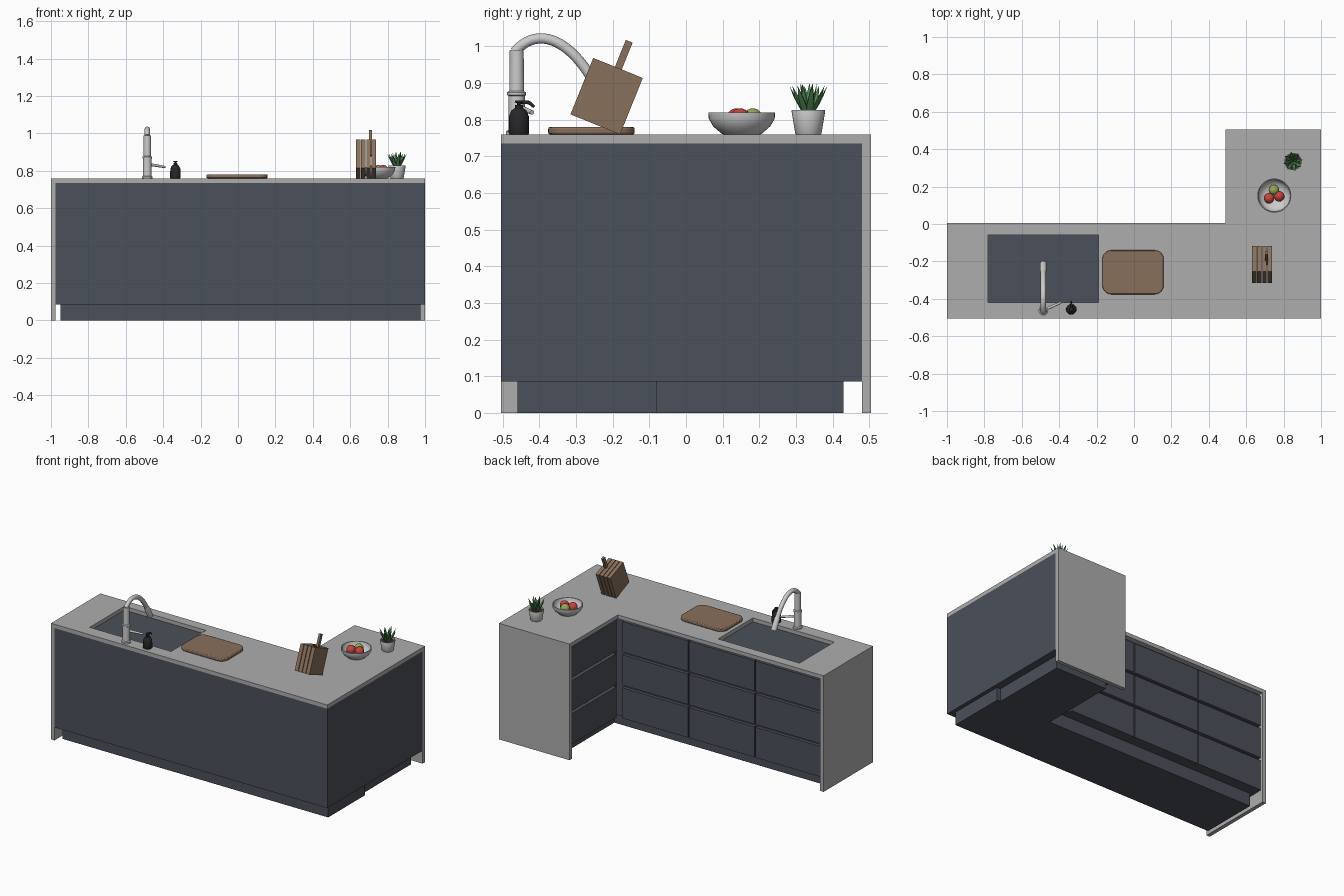
import bpy, bmesh, math
from mathutils import Vector, Matrix
from mathutils.geometry import interpolate_bezier

if "Cube" in bpy.data.objects:
    bpy.data.objects.remove(bpy.data.objects["Cube"])


def material(name, r, g, b):
    m = bpy.data.materials.new(name)
    m.diffuse_color = (r, g, b, 1)
    m.use_nodes = True
    m.node_tree.nodes["Principled BSDF"].inputs["Base Color"].default_value = m.diffuse_color
    return m


SLATE = material("slate", 0.07, 0.08, 0.1)
STONE = material("stone", 0.42, 0.42, 0.42)
WOOD = material("wood", 0.25, 0.16, 0.105)
BLACK = material("black", 0.02, 0.02, 0.022)
RED = material("red", 0.55, 0.06, 0.05)
LIME = material("lime", 0.3, 0.4, 0.08)
LEAF = material("leaf", 0.07, 0.22, 0.08)
SOIL = material("soil", 0.04, 0.03, 0.02)


def finish(name, bm, mat=None, smooth=False):
    bmesh.ops.recalc_face_normals(bm, faces=bm.faces)
    me = bpy.data.meshes.new(name)
    bm.to_mesh(me)
    bm.free()
    ob = bpy.data.objects.new(name, me)
    bpy.context.collection.objects.link(ob)
    if mat:
        me.materials.append(mat)
    if smooth:
        bpy.ops.object.select_all(action='DESELECT')
        ob.select_set(True)
        bpy.context.view_layer.objects.active = ob
        bpy.ops.object.shade_smooth_by_angle(angle=math.radians(40))
    return ob


def box(name, x, y, z, mat):
    bm = bmesh.new()
    size = Vector((x[1] - x[0], y[1] - y[0], z[1] - z[0]))
    mid = Vector((sum(x), sum(y), sum(z))) / 2
    bmesh.ops.create_cube(bm, size=1, matrix=Matrix.Translation(mid) @ Matrix.Diagonal(size.to_4d()))
    return finish(name, bm, mat)


def slab(name, xs, ys, skip, top, thick, mat):
    """Flat slab made of grid cells, leaving out the skipped ones."""
    bm = bmesh.new()
    for i in range(len(xs) - 1):
        for j in range(len(ys) - 1):
            if (i, j) not in skip:
                c = [(xs[i], ys[j]), (xs[i + 1], ys[j]), (xs[i + 1], ys[j + 1]), (xs[i], ys[j + 1])]
                bm.faces.new([bm.verts.new((*p, top)) for p in c])
    bmesh.ops.remove_doubles(bm, verts=bm.verts, dist=1e-5)
    ob = finish(name, bm, mat)
    if ob.data.polygons[0].normal.z < 0:
        ob.data.flip_normals()
    mod = ob.modifiers.new("thickness", 'SOLIDIFY')
    mod.thickness, mod.offset = thick, -1
    return ob


def tube(name, pts, radii, mat=None, n=24, side=(1, 0, 0), axis=None, flat=1):
    """Skin of rings along a path; a fixed axis turns it into a lathe."""
    bm = bmesh.new()
    pts, side, rings = [Vector(p) for p in pts], Vector(side), []
    for i, p in enumerate(pts):
        t = Vector(axis) if axis else pts[min(i + 1, len(pts) - 1)] - pts[max(i - 1, 0)]
        a = t.cross(side).normalized()
        b = t.cross(a).normalized()
        ring = []
        for k in range(n):
            w = 2 * math.pi * k / n
            ring.append(bm.verts.new(p + radii[i] * (a * math.cos(w) * flat + b * math.sin(w))))
        rings.append(ring)
    for r, s in zip(rings, rings[1:]):
        for k in range(n):
            bm.faces.new((r[k], r[(k + 1) % n], s[(k + 1) % n], s[k]))
    bm.faces.new(rings[0])
    bm.faces.new(rings[-1])
    bmesh.ops.remove_doubles(bm, verts=bm.verts, dist=1e-5)
    return finish(name, bm, mat, True)


def lathe(name, x, y, profile, mat=None, n=32):
    return tube(name, [(x, y, z) for r, z in profile], [r for r, z in profile], mat, n, axis=(0, 0, 1))


# Worktop with sink opening, and the two waterfall ends
slab("worktop", [-1, -0.78, -0.19, 0.49, 1], [-0.505, -0.42, -0.06, 0.005, 0.505],
     {(1, 1), (0, 3), (1, 3), (2, 3)}, 0.76, 0.025, STONE)
box("left_end_panel", (-1, -0.975), (-0.505, 0.005), (0, 0.735), STONE)
box("back_end_panel", (0.49, 1), (0.48, 0.505), (0, 0.735), STONE)

# Cabinet body and recessed plinths
slab("cabinet_body", [-0.975, 0.525, 1], [-0.505, -0.03, 0.48], {(0, 1)}, 0.735, 0.65, SLATE)
box("main_plinth", (-0.95, 0.975), (-0.46, -0.08), (0, 0.085), SLATE)
box("return_plinth", (0.575, 0.95), (-0.08, 0.43), (0, 0.085), SLATE)

# Drawer fronts with finger gaps, on both inner sides
for row in range(3):
    z0 = 0.085 + row * 0.217
    z = (z0, z0 + 0.199)
    for col in range(3):
        x0 = -0.972 + col * 0.482
        box(f"drawer_front_{row}_{col}", (x0, x0 + 0.475), (-0.03, -0.008), z, SLATE)
    box(f"return_drawer_front_{row}", (0.503, 0.525), (0.0, 0.477), z, SLATE)

# Tap
fx, fy = -0.485, -0.462
lathe("tap_column", fx, fy, [(0.029, 0.76), (0.029, 0.768), (0.023, 0.772), (0.022, 0.865), (0.026, 0.867),
                             (0.026, 0.875), (0.02, 0.878), (0.019, 0.99)])
arc = interpolate_bezier(Vector((fx, -0.468, 0.985)), Vector((fx, -0.40, 1.063)),
                         Vector((fx, -0.31, 1.01)), Vector((fx, -0.25, 0.9)), 20)
tube("tap_spout", arc, [0.014] * 20)
tube("tap_spray_head", [(fx, -0.255, 0.909), (fx, -0.25, 0.9), (fx, -0.214, 0.835)], [0.014, 0.017, 0.018])
tube("tap_lever", [(-0.475, -0.457, 0.834), (-0.39, -0.42, 0.82)], [0.008, 0.006], n=16, side=(0, 0, 1))

# Soap dispenser
sx, sy = -0.335, -0.456
lathe("soap_bottle", sx, sy, [(0.026, 0.76), (0.028, 0.764), (0.027, 0.81), (0.02, 0.826), (0.011, 0.832),
                              (0.011, 0.84), (0.005, 0.841), (0.005, 0.846), (0.012, 0.847), (0.01, 0.853)], BLACK)
tube("soap_nozzle", [(sx, sy, 0.848), (sx, -0.428, 0.847), (sx, -0.414, 0.835)], [0.005, 0.005, 0.004], BLACK, 12)

# Chopping board with rounded corners
bm = bmesh.new()
bmesh.ops.create_cube(bm, size=1, matrix=Matrix.Translation((-0.005, -0.258, 0.77)) @ Matrix.Diagonal((0.328, 0.236, 0.02, 1)))
upright = [e for e in bm.edges if abs(e.verts[0].co.z - e.verts[1].co.z) > 0.01]
bmesh.ops.bevel(bm, geom=upright, offset=0.05, segments=8, profile=0.5, affect='EDGES')
board = finish("chopping_board", bm, WOOD, True)
edge = board.modifiers.new("soft_edge", 'BEVEL')
edge.width, edge.segments = 0.005, 2

# Knife block: four tilted boards and one handle, pivoting on the lower back edge
tilt = Matrix.Translation((0, -0.18, 0.76)) @ Matrix.Rotation(math.radians(-22), 4, 'X')
parts = []
for i in range(4):
    x0 = 0.631 + i * 0.0275
    parts.append(box(f"knife_block_board_{i}", (x0, x0 + 0.0235), (-0.146, 0), (0, 0.166), WOOD))
parts.append(box("knife_handle", (0.7, 0.716), (-0.082, -0.062), (0.1, 0.245), WOOD))
for ob in parts:
    ob.data.transform(tilt)

# Fruit bowl
lathe("fruit_bowl", 0.75, 0.152, [(0.05, 0.76), (0.056, 0.763), (0.078, 0.782), (0.09, 0.803), (0.091, 0.82),
                                  (0.086, 0.82), (0.084, 0.804), (0.072, 0.785), (0.05, 0.772), (0, 0.77)], n=40)
for name, x, y, mat in (("red_apple_a", 0.722, 0.138, RED), ("red_apple_b", 0.776, 0.148, RED),
                        ("green_apple", 0.748, 0.182, LIME)):
    lathe(name, x, y, [(0.028 * math.sin(a), 0.803 - 0.028 * math.cos(a))
                       for a in (math.pi * k / 12 for k in range(13))], mat, 24)

# Potted plant
px, py = 0.85, 0.334
lathe("plant_pot", px, py, [(0.034, 0.76), (0.036, 0.763), (0.046, 0.824), (0.045, 0.827), (0.041, 0.827), (0.039, 0.812), (0, 0.812)])
lathe("potting_soil", px, py, [(0.04, 0.812), (0.04, 0.818), (0, 0.818)], SOIL)
for count, reach, top, turn in ((8, 0.053, 0.893, 0.2), (5, 0.024, 0.9, 0.5)):
    for k in range(count):
        a = turn + 2 * math.pi * k / count
        out = Vector((math.cos(a), math.sin(a), 0))
        path = [Vector((px, py, 0.815 + (top - 0.815) * h)) + out * reach * d
                for h, d in ((0, 0.2), (0.3, 0.45), (0.65, 0.75), (1, 1))]
        tube(f"leaf_{count}_{k}", path, [0.007, 0.011, 0.0075, 0], LEAF, 6,
             side=(-out.y, out.x, 0), flat=0.35)
